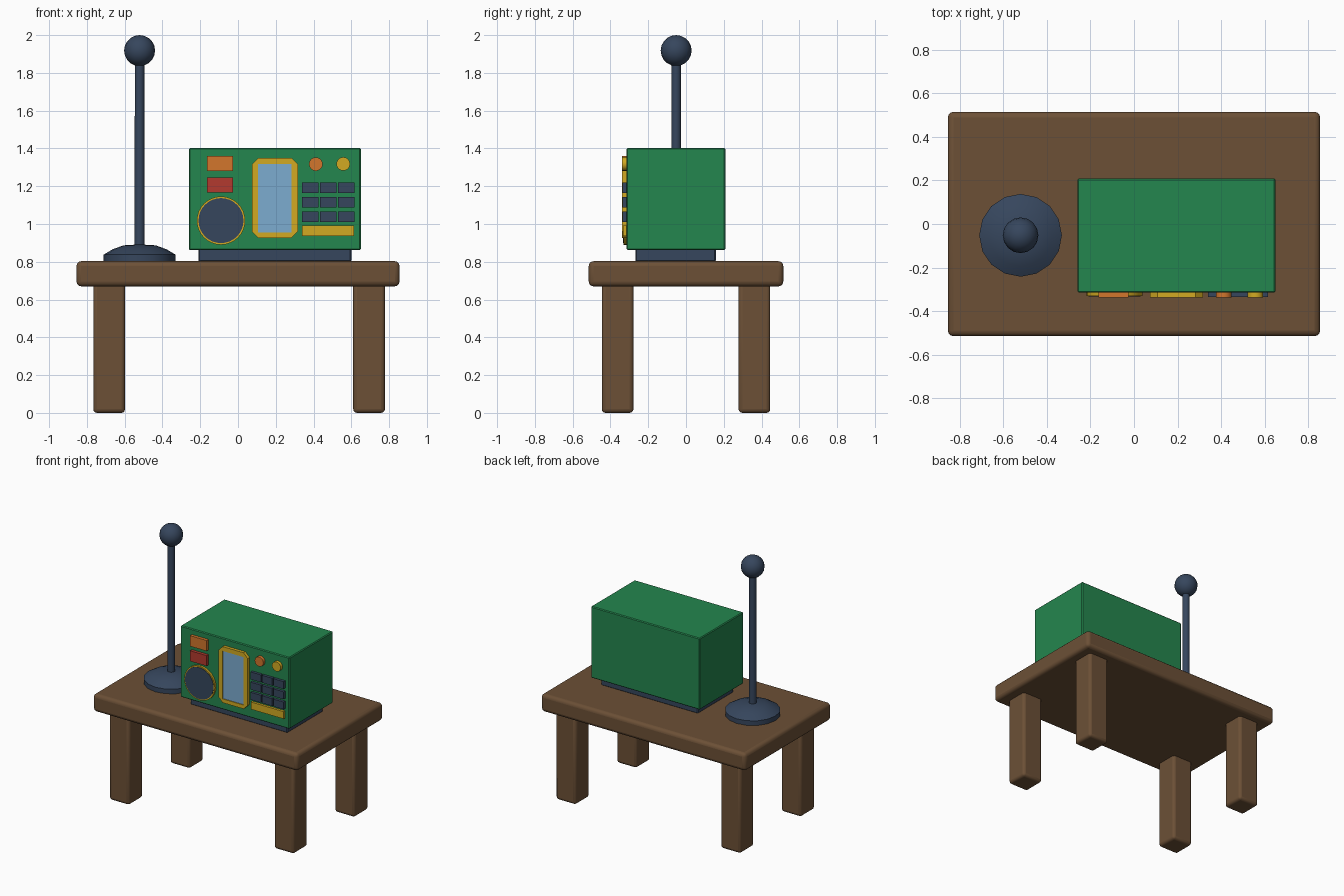
import bpy, bmesh, math
from mathutils import Matrix, Vector

if "Cube" in bpy.data.objects:
    bpy.data.objects.remove(bpy.data.objects["Cube"])


def material(name, rgb):
    m = bpy.data.materials.new(name)
    lin = [((c / 255 + 0.055) / 1.055) ** 2.4 if c > 10 else c / 255 / 12.92 for c in rgb]
    m.diffuse_color = (*lin, 1)
    m.use_nodes = True
    m.node_tree.nodes["Principled BSDF"].inputs["Base Color"].default_value = m.diffuse_color
    return m


WOOD = material("brown wood", (108, 80, 54))
GREEN = material("green case", (36, 134, 78))
NAVY = material("dark slate", (54, 70, 93))
GOLD = material("gold", (210, 170, 34))
ORANGE = material("orange", (210, 118, 44))
RED = material("red", (178, 58, 46))
BLUE = material("screen blue", (124, 172, 208))


def finish(bm, name, mats, bevel=0.0, segments=1, smooth=None):
    bmesh.ops.recalc_face_normals(bm, faces=bm.faces)
    me = bpy.data.meshes.new(name)
    bm.to_mesh(me)
    bm.free()
    ob = bpy.data.objects.new(name, me)
    bpy.context.collection.objects.link(ob)
    for m in mats:
        me.materials.append(m)
    if bevel:
        mod = ob.modifiers.new("bevel", "BEVEL")
        mod.width, mod.segments = bevel, segments
    if smooth:
        bpy.ops.object.select_all(action="DESELECT")
        ob.select_set(True)
        bpy.context.view_layer.objects.active = ob
        bpy.ops.object.shade_smooth_by_angle(angle=math.radians(smooth))
    return ob


def box(name, x, y, z, mat, bevel=0.0, segments=1, smooth=None):
    """Box from (min, max) pairs on each axis."""
    lo, hi = Vector((x[0], y[0], z[0])), Vector((x[1], y[1], z[1]))
    bm = bmesh.new()
    bmesh.ops.create_cube(bm, size=1)
    for v in bm.verts:
        v.co = (lo + hi) / 2 + Vector(a * b for a, b in zip(v.co, hi - lo))
    return finish(bm, name, [mat], bevel, segments, smooth)


def disc(name, x, z, r, front, mat, sides=32):
    """Short cylinder facing -y, starting inside the case."""
    back = FACE + 0.01
    bm = bmesh.new()
    bmesh.ops.create_cone(bm, cap_ends=True, segments=sides, radius1=r, radius2=r, depth=back - front,
                          matrix=Matrix.Translation((x, (back + front) / 2, z)) @ Matrix.Rotation(math.pi / 2, 4, "X"))
    return finish(bm, name, [mat], smooth=35)


# Table: rounded slab on four square legs
box("table_top", (-0.855, 0.855), (-0.515, 0.515), (0.67, 0.803), WOOD, 0.025, 3, 40)
for xn, x in (("left", -0.682), ("right", 0.694)):
    for yn, y in (("front", -0.362), ("back", 0.362)):
        box(f"{yn}_{xn}_leg", (x - 0.084, x + 0.084), (y - 0.084, y + 0.084), (0, 0.69), WOOD, 0.02, 3, 40)

# Radio case and plinth
FACE = -0.315
box("radio_case", (-0.26, 0.65), (FACE, 0.208), (0.862, 1.402), GREEN, 0.006)
box("radio_plinth", (-0.21, 0.60), (-0.267, 0.158), (0.80, 0.87), NAVY, 0.006)

# Left controls: two buttons and a rimmed speaker
OUT = -0.338
box("orange_button", (-0.164, -0.026), (OUT, FACE + 0.01), (1.28, 1.36), ORANGE)
box("red_button", (-0.164, -0.026), (OUT, FACE + 0.01), (1.167, 1.246), RED)
disc("speaker_rim", -0.09, 1.018, 0.128, -0.331, GOLD)
disc("speaker", -0.09, 1.018, 0.119, -0.334, NAVY)

# Screen: chamfered frame with a slightly sunk rectangular panel
bm = bmesh.new()
x0, x1, z0, z1, c = 0.074, 0.317, 0.926, 1.350, 0.034
outline = [(x0 + c, z0), (x1 - c, z0), (x1, z0 + c), (x1, z1 - c),
           (x1 - c, z1), (x0 + c, z1), (x0, z1 - c), (x0, z0 + c)]
inner = [(0.106, 0.955), (0.283, 0.955), (0.283, 1.317), (0.106, 1.317)]
back = [bm.verts.new((x, FACE + 0.01, z)) for x, z in outline]
rim = [bm.verts.new((x, OUT, z)) for x, z in outline]
lip = [bm.verts.new((x, OUT, z)) for x, z in inner]
pane = [bm.verts.new((x, OUT + 0.006, z)) for x, z in inner]
bm.faces.new(back)
for i in range(8):
    j = (i + 1) % 8
    bm.faces.new((back[i], back[j], rim[j], rim[i]))
# rim vertices 2k and 2k+1 bound a side; each inner corner serves one chamfer
for k in range(4):
    n = (k + 1) % 4
    bm.faces.new((rim[2 * k], rim[2 * k + 1], lip[n], lip[k]))
    bm.faces.new((rim[2 * k + 1], rim[(2 * k + 2) % 8], lip[n]))
    bm.faces.new((lip[k], lip[n], pane[n], pane[k]))
bm.faces.new(pane).material_index = 1
finish(bm, "screen", [GOLD, BLUE])

# Right controls: two knobs, a keypad and a bar
disc("orange_knob", 0.412, 1.317, 0.036, OUT, ORANGE, 20)
disc("gold_knob", 0.557, 1.318, 0.036, OUT, GOLD, 20)
for row in range(3):
    for col in range(3):
        x, z = 0.383 + 0.095 * col, 1.192 - 0.077 * row
        box(f"key_{row + 1}_{col + 1}", (x - 0.043, x + 0.043), (-0.336, FACE + 0.01),
            (z - 0.028, z + 0.028), NAVY)
box("gold_bar", (0.34, 0.615), (-0.333, FACE + 0.01), (0.937, 0.992), GOLD)

# Antenna: domed foot, pole and ball
AX, AY = -0.521, -0.052
profile = [(0, 0.80), (0.19, 0.80), (0.19, 0.838), (0.143, 0.866), (0.085, 0.887), (0, 0.892)]
bm = bmesh.new()
vs = [bm.verts.new((AX + r, AY, z)) for r, z in profile]
es = [bm.edges.new(p) for p in zip(vs, vs[1:])]
bmesh.ops.spin(bm, geom=vs + es, cent=(AX, AY, 0), axis=(0, 0, 1), angle=2 * math.pi, steps=16)
bmesh.ops.remove_doubles(bm, verts=bm.verts, dist=1e-4)
finish(bm, "antenna_foot", [NAVY], smooth=40)

bm = bmesh.new()
bmesh.ops.create_cone(bm, cap_ends=True, segments=12, radius1=0.027, radius2=0.025, depth=1.0,
                      matrix=Matrix.Translation((AX, AY, 1.38)))
finish(bm, "antenna_pole", [NAVY], smooth=40)

bm = bmesh.new()
bmesh.ops.create_uvsphere(bm, u_segments=16, v_segments=10, radius=0.082,
                          matrix=Matrix.Translation((AX, AY, 1.918)))
finish(bm, "antenna_ball", [NAVY], smooth=40)
